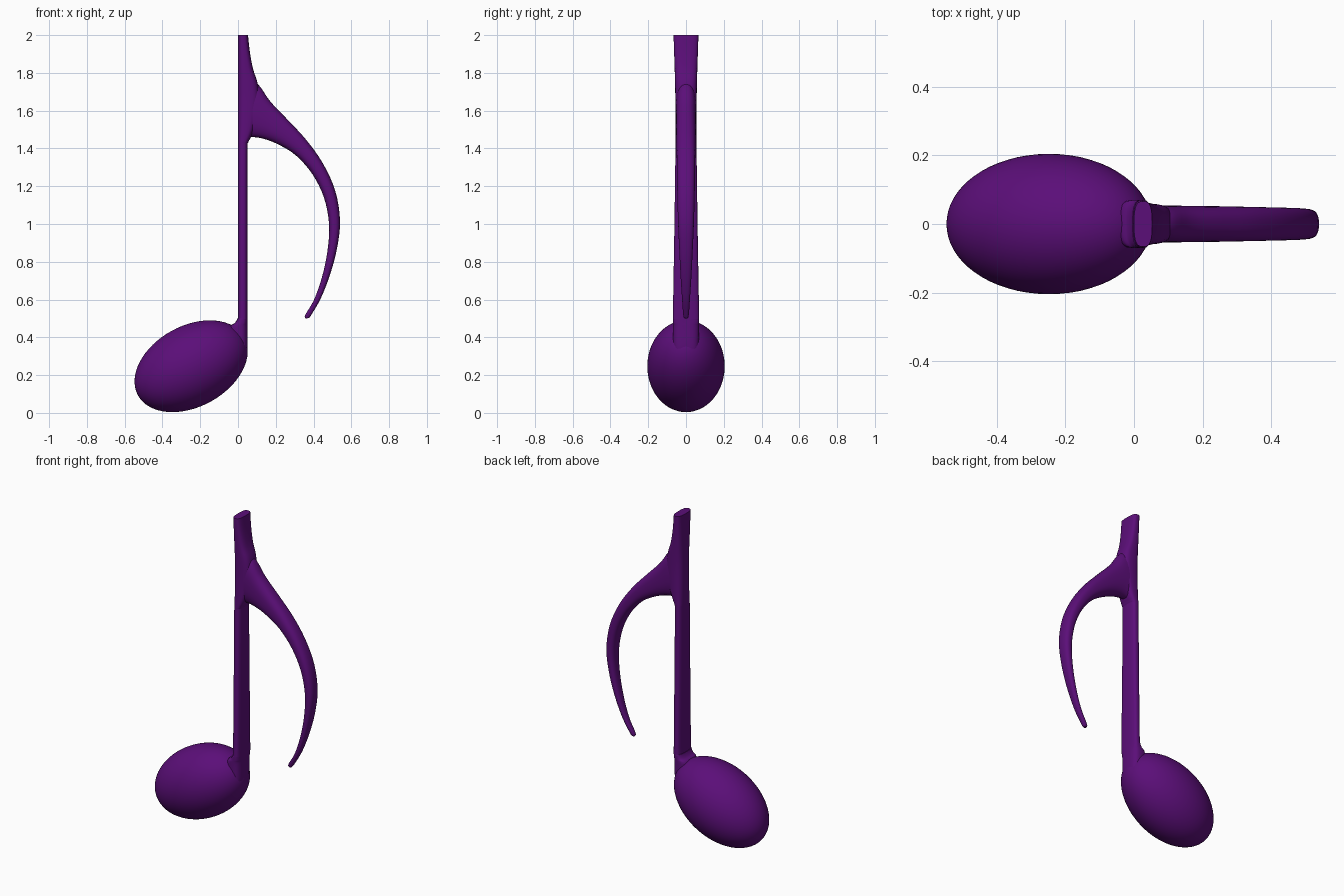
import bpy, bmesh, math
from mathutils import Matrix, Vector

if "Cube" in bpy.data.objects:
    bpy.data.objects.remove(bpy.data.objects["Cube"])

purple = bpy.data.materials.new("deep_purple")
purple.diffuse_color = (0.105, 0.0045, 0.19, 1)
purple.use_nodes = True
purple.node_tree.nodes["Principled BSDF"].inputs["Base Color"].default_value = purple.diffuse_color


def finish(name, bm):
    bmesh.ops.recalc_face_normals(bm, faces=bm.faces[:])
    me = bpy.data.meshes.new(name)
    bm.to_mesh(me)
    bm.free()
    me.materials.append(purple)
    ob = bpy.data.objects.new(name, me)
    bpy.context.collection.objects.link(ob)
    bpy.ops.object.select_all(action='DESELECT')
    ob.select_set(True)
    bpy.context.view_layer.objects.active = ob
    bpy.ops.object.shade_smooth_by_angle(angle=math.radians(45))
    return ob


def smooth_path(rows, steps):
    """Catmull-Rom interpolation of section rows."""
    out = []
    for i in range(len(rows) - 1):
        a, b, c, d = (rows[max(i - 1, 0)], rows[i], rows[i + 1],
                      rows[min(i + 2, len(rows) - 1)])
        for s in range(steps):
            t = s / steps
            out.append([0.5 * (2 * q + (r - p) * t + (2 * p - 5 * q + 4 * r - w) * t * t
                               + (3 * q - p - 3 * r + w) * t ** 3)
                        for p, q, r, w in zip(a, b, c, d)])
    out.append(list(rows[-1]))
    return out


def loft(name, rows, power, steps=4, sides=32):
    """Each row: two opposite edge points (x0, z0, x1, z1) and half depth in y."""
    bm = bmesh.new()
    rings = []
    for x0, z0, x1, z1, h in smooth_path(rows, steps):
        mid = Vector(((x0 + x1) / 2, 0, (z0 + z1) / 2))
        arm = Vector(((x1 - x0) / 2, 0, (z1 - z0) / 2))
        ring = []
        for k in range(sides):
            a = 2 * math.pi * k / sides
            c, s = math.cos(a), math.sin(a)
            u = math.copysign(abs(c) ** (2 / power), c)
            v = math.copysign(abs(s) ** (2 / power), s)
            ring.append(bm.verts.new(mid + arm * u + Vector((0, h * v, 0))))
        rings.append(ring)
    for r, q in zip(rings, rings[1:]):
        for k in range(sides):
            j = (k + 1) % sides
            bm.faces.new((r[k], r[j], q[j], q[k]))
    bm.faces.new(rings[0])
    bm.faces.new(rings[-1])
    return finish(name, bm)


# note head: tilted ellipsoid
bm = bmesh.new()
bmesh.ops.create_uvsphere(
    bm, u_segments=64, v_segments=32, radius=1,
    matrix=Matrix.Translation((-0.248, 0, 0.247))
    @ Matrix.Rotation(math.radians(-28.7), 4, 'Y')
    @ Matrix.Diagonal((0.321, 0.205, 0.214, 1)))
finish("note_head", bm)

# stem: fillet into the head at the bottom, flare into the flag near the top
stem = [(0.18, -0.07, -0.02, 0.05), (0.26, -0.05, 0.032, 0.06), (0.34, -0.05, 0.049, 0.068),
        (0.45, -0.045, 0.051, 0.07), (0.475, -0.018, 0.051, 0.07), (0.5, -0.004, 0.051, 0.07),
        (0.54, 0, 0.051, 0.069), (0.95, 0, 0.051, 0.062), (1.38, 0, 0.051, 0.056),
        (1.43, 0, 0.054, 0.056), (1.46, 0, 0.068, 0.056), (1.52, 0, 0.09, 0.056),
        (1.64, 0, 0.112, 0.056), (1.74, 0, 0.105, 0.058), (1.82, 0, 0.08, 0.06),
        (1.91, 0, 0.063, 0.063), (2.0, 0, 0.053, 0.066)]
loft("stem", [(x0, z, x1, z, h) for z, x0, x1, h in stem], 3)

# flag: outer edge point, inner edge point, half depth
flag = [(0.04, 1.78, 0.04, 1.455, 0.054), (0.11, 1.735, 0.08, 1.46, 0.054),
        (0.17, 1.65, 0.14, 1.45, 0.053), (0.26, 1.555, 0.22, 1.418, 0.052),
        (0.36, 1.447, 0.31, 1.36, 0.050), (0.45, 1.32, 0.395, 1.262, 0.048),
        (0.515, 1.175, 0.455, 1.14, 0.046), (0.54, 1.02, 0.482, 1.0, 0.042),
        (0.526, 0.88, 0.474, 0.86, 0.036), (0.49, 0.74, 0.445, 0.72, 0.029),
        (0.44, 0.61, 0.403, 0.60, 0.021), (0.39, 0.522, 0.356, 0.518, 0.015),
        (0.376, 0.502, 0.358, 0.5, 0.009)]
loft("flag", flag, 2.5)
